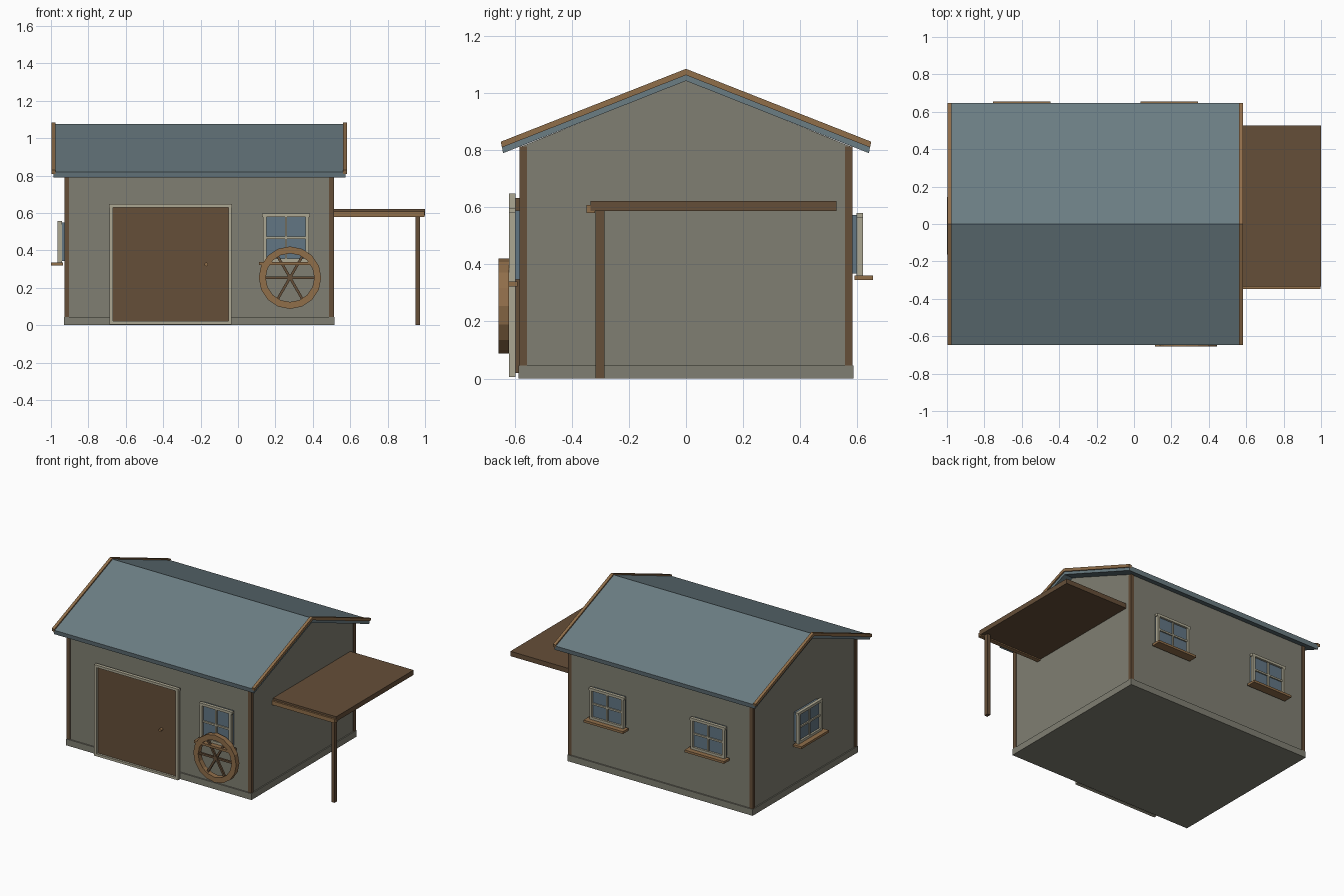
import bpy, bmesh, math
from mathutils import Matrix, Vector

if "Cube" in bpy.data.objects:
    bpy.data.objects.remove(bpy.data.objects["Cube"])


def material(name, r, g, b):
    m = bpy.data.materials.new(name)
    lin = lambda c: ((c / 255 + 0.055) / 1.055) ** 2.4
    m.diffuse_color = (lin(r), lin(g), lin(b), 1)
    m.use_nodes = True
    m.node_tree.nodes["Principled BSDF"].inputs["Base Color"].default_value = m.diffuse_color
    return m


WALL = material("stone_grey", 128, 127, 114)
ROOF = material("slate_blue", 107, 125, 131)
DARK = material("dark_wood", 101, 78, 56)
LIGHT = material("light_wood", 144, 110, 74)
TRIM = material("pale_trim", 172, 167, 146)
GLASS = material("window_glass", 98, 118, 132)


def finish(name, bm, mat):
    bmesh.ops.recalc_face_normals(bm, faces=bm.faces)
    me = bpy.data.meshes.new(name)
    bm.to_mesh(me)
    bm.free()
    me.materials.append(mat)
    ob = bpy.data.objects.new(name, me)
    bpy.context.collection.objects.link(ob)
    return ob


def box(name, x, y, z, mat, matrix=None):
    """Box from (min, max) ranges, optionally placed by a matrix."""
    bm = bmesh.new()
    bmesh.ops.create_cube(bm, size=1)
    for v in bm.verts:
        v.co = [(a + b) / 2 + c * (b - a) for (a, b), c in zip((x, y, z), v.co)]
    if matrix:
        bm.transform(matrix)
    return finish(name, bm, mat)


def extrude_x(name, profile, x0, x1, mat):
    """Extrude a (y, z) outline along x."""
    bm = bmesh.new()
    face = bm.faces.new([bm.verts.new((x0, y, z)) for y, z in profile])
    new = bmesh.ops.extrude_face_region(bm, geom=[face])["geom"]
    bmesh.ops.translate(bm, vec=(x1 - x0, 0, 0),
                        verts=[v for v in new if isinstance(v, bmesh.types.BMVert)])
    return finish(name, bm, mat)


# House body and plinth
X0, X1, Y = -0.922, 0.507, 0.577
extrude_x("house_walls", [(-Y, 0.01), (Y, 0.01), (Y, 0.812), (0, 1.045), (-Y, 0.812)], X0, X1, WALL)
box("plinth", (-0.93, 0.515), (-0.586, 0.586), (0, 0.045), WALL)

# Corner boards
for side, xr in (("left", (-0.928, -0.903)), ("right", (0.487, 0.512))):
    for end, yr in (("front", (-0.582, -0.556)), ("back", (0.556, 0.582))):
        box(f"corner_board_{end}_{side}", xr, yr, (0.045, 0.812), DARK)


# Roof and gable trim
def chevron(eave_y, low, high, skew, ridge_low, ridge_high):
    return [(-eave_y, low), (-eave_y - skew, high), (0, ridge_high),
            (eave_y + skew, high), (eave_y, low), (0, ridge_low)]


extrude_x("roof", chevron(0.640, 0.789, 0.820, 0.006, 1.042, 1.075), -0.987, 0.575, ROOF)
for side, a, b in (("left", -0.998, -0.977), ("right", 0.562, 0.583)):
    extrude_x(f"gable_trim_{side}", chevron(0.644, 0.809, 0.829, 0.004, 1.062, 1.084), a, b, LIGHT)

# Door with frame and knob
box("door", (-0.668, -0.047), (-0.605, -0.575), (0.02, 0.632), DARK)
for side, xr in (("left", (-0.688, -0.668)), ("right", (-0.052, -0.034))):
    box(f"door_frame_{side}", xr, (-0.62, -0.596), (0.005, 0.632), TRIM)
box("door_frame_top", (-0.69, -0.032), (-0.62, -0.596), (0.630, 0.647), TRIM)
box("door_frame_bottom", (-0.688, -0.034), (-0.62, -0.596), (0.005, 0.022), TRIM)
bm = bmesh.new()
bmesh.ops.create_cone(bm, cap_ends=True, segments=12, radius1=0.010, radius2=0.010, depth=0.03,
                      matrix=Matrix.Translation((-0.17, -0.615, 0.325)) @ Matrix.Rotation(math.pi / 2, 4, 'X'))
finish("door_knob", bm, LIGHT)


# Windows: local x runs along the wall, local -y points outward
def window(name, wall_point, angle, half, z0, z1):
    m = Matrix.Translation(wall_point) @ Matrix.Rotation(angle, 4, 'Z')
    zc, w, f = (z0 + z1) / 2, 0.018, (-0.041, -0.018)
    box(name + "_glass", (-half + 0.008, half - 0.008), (-0.027, 0.002), (z0 + 0.008, z1 - 0.008), GLASS, m)
    for s, tag in ((-1, "left"), (1, "right")):
        edge = sorted((s * half, s * (half - w)))
        box(f"{name}_frame_{tag}", edge, f, (z0, z1), TRIM, m)
    box(name + "_frame_top", (-half - 0.006, half + 0.006), f, (z1 - w, z1), TRIM, m)
    box(name + "_frame_bottom", (-half, half), f, (z0, z0 + w), TRIM, m)
    box(name + "_bar_upright", (-0.006, 0.006), (-0.036, -0.02), (z0, z1), TRIM, m)
    box(name + "_bar_cross", (-half, half), (-0.036, -0.02), (zc - 0.006, zc + 0.006), TRIM, m)
    box(name + "_sill", (-half - 0.022, half + 0.022), (-0.076, -0.012), (z0 - 0.015, z0 + 0.001), LIGHT, m)


window("front_window", (0.257, -0.578, 0), 0, 0.122, 0.338, 0.597)
window("back_window_a", (-0.60, 0.578, 0), math.pi, 0.132, 0.36, 0.58)
window("back_window_b", (0.188, 0.578, 0), math.pi, 0.132, 0.36, 0.58)
window("left_window", (-0.924, -0.01, 0), -math.pi / 2, 0.132, 0.335, 0.556)

# Wagon wheel leaning on the front wall
CX, CZ, N = 0.278, 0.254, 16
bm = bmesh.new()
rings = []
for r, y in ((0.167, -0.656), (0.167, -0.62), (0.130, -0.62), (0.130, -0.656)):
    rings.append([bm.verts.new((CX + r * math.cos(2 * math.pi * i / N), y,
                                CZ + r * math.sin(2 * math.pi * i / N))) for i in range(N)])
for k in range(4):
    a, b = rings[k], rings[(k + 1) % 4]
    for i in range(N):
        j = (i + 1) % N
        bm.faces.new((a[i], a[j], b[j], b[i]))
finish("wheel_rim", bm, LIGHT)
for i in range(3):
    m = Matrix.Translation((CX, 0, CZ)) @ Matrix.Rotation(i * math.pi / 3, 4, 'Y')
    box(f"wheel_spoke_{i + 1}", (-0.135, 0.135), (-0.645, -0.631), (-0.007, 0.007), DARK, m)
bm = bmesh.new()
bmesh.ops.create_cone(bm, cap_ends=True, segments=12, radius1=0.016, radius2=0.016, depth=0.022,
                      matrix=Matrix.Translation((CX, -0.638, CZ)) @ Matrix.Rotation(math.pi / 2, 4, 'X'))
finish("wheel_hub", bm, DARK)

# Side canopy with beam and post
box("canopy_roof", (0.505, 1.0), (-0.335, 0.527), (0.587, 0.621), DARK)
box("canopy_beam", (0.505, 0.998), (-0.348, -0.318), (0.579, 0.607), LIGHT)
box("canopy_post", (0.95, 0.974), (-0.316, -0.286), (0, 0.59), DARK)
